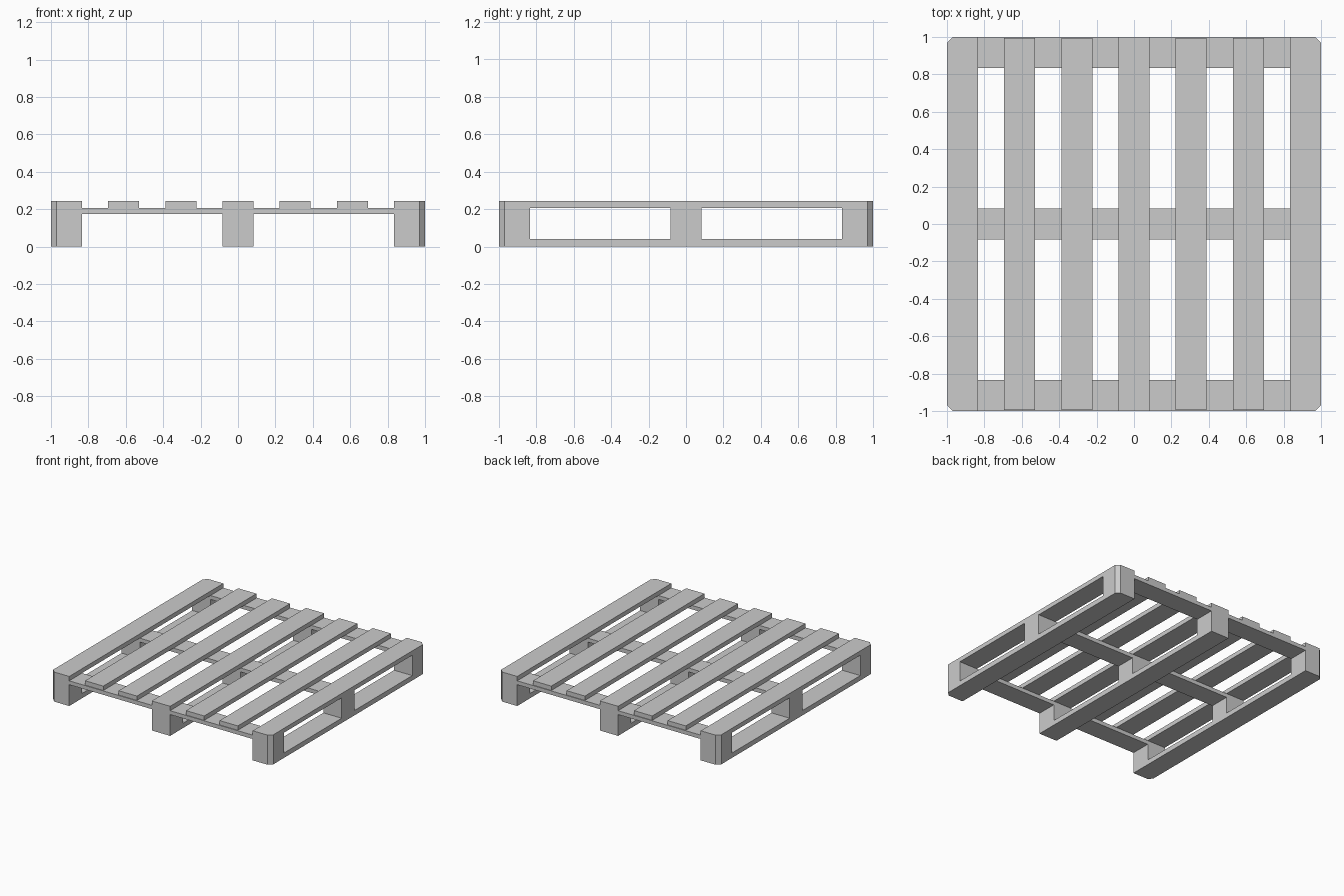
import bpy, bmesh

if "Cube" in bpy.data.objects:
    bpy.data.objects.remove(bpy.data.objects["Cube"])

HALF = 1.0      # half of the pallet's footprint
CUT = 0.03      # chamfer on the four outer corners
W = 0.166       # board width
Z_RUNNER, Z_BLOCK, Z_STRINGER, Z_TOP = 0.04, 0.175, 0.207, 0.243


def board(name, x, y, wx, wy, z0, z1):
    """Box centred on x, y; corners on the pallet's outer corners are chamfered."""
    outline = []
    for i, (sx, sy) in enumerate([(-1, -1), (1, -1), (1, 1), (-1, 1)]):
        px, py = x + sx * wx / 2, y + sy * wy / 2
        if min(abs(px), abs(py)) > HALF - 0.005:
            pair = [(px - sx * CUT, py), (px, py - sy * CUT)]
            outline += pair if i % 2 else pair[::-1]
        else:
            outline.append((px, py))
    bm = bmesh.new()
    base = bm.faces.new([bm.verts.new((px, py, z0)) for px, py in outline])
    top = bmesh.ops.extrude_face_region(bm, geom=[base])["geom"]
    bmesh.ops.translate(bm, vec=(0, 0, z1 - z0),
                        verts=[v for v in top if isinstance(v, bmesh.types.BMVert)])
    bmesh.ops.recalc_face_normals(bm, faces=bm.faces)
    mesh = bpy.data.meshes.new(name)
    bm.to_mesh(mesh)
    bm.free()
    obj = bpy.data.objects.new(name, mesh)
    bpy.context.collection.objects.link(obj)
    return obj


rows = [-(HALF - W / 2), 0, HALF - W / 2]

for a in rows:
    # bottom runners front to back, cross stringers left to right
    board("bottom_runner", a, 0, W, 2 * HALF, 0, Z_RUNNER)
    board("cross_stringer", 0, a, 2 * HALF, W, Z_BLOCK, Z_STRINGER)
    # spacer blocks between them
    for b in rows:
        board("spacer_block", a, b, W, W, Z_RUNNER, Z_BLOCK)

# top deck slats
for i in range(-3, 4):
    length = 2 * HALF if abs(i) in (0, 3) else 2 * HALF - 0.012
    board("deck_slat", i * rows[2] / 3, 0, W, length, Z_STRINGER, Z_TOP)
